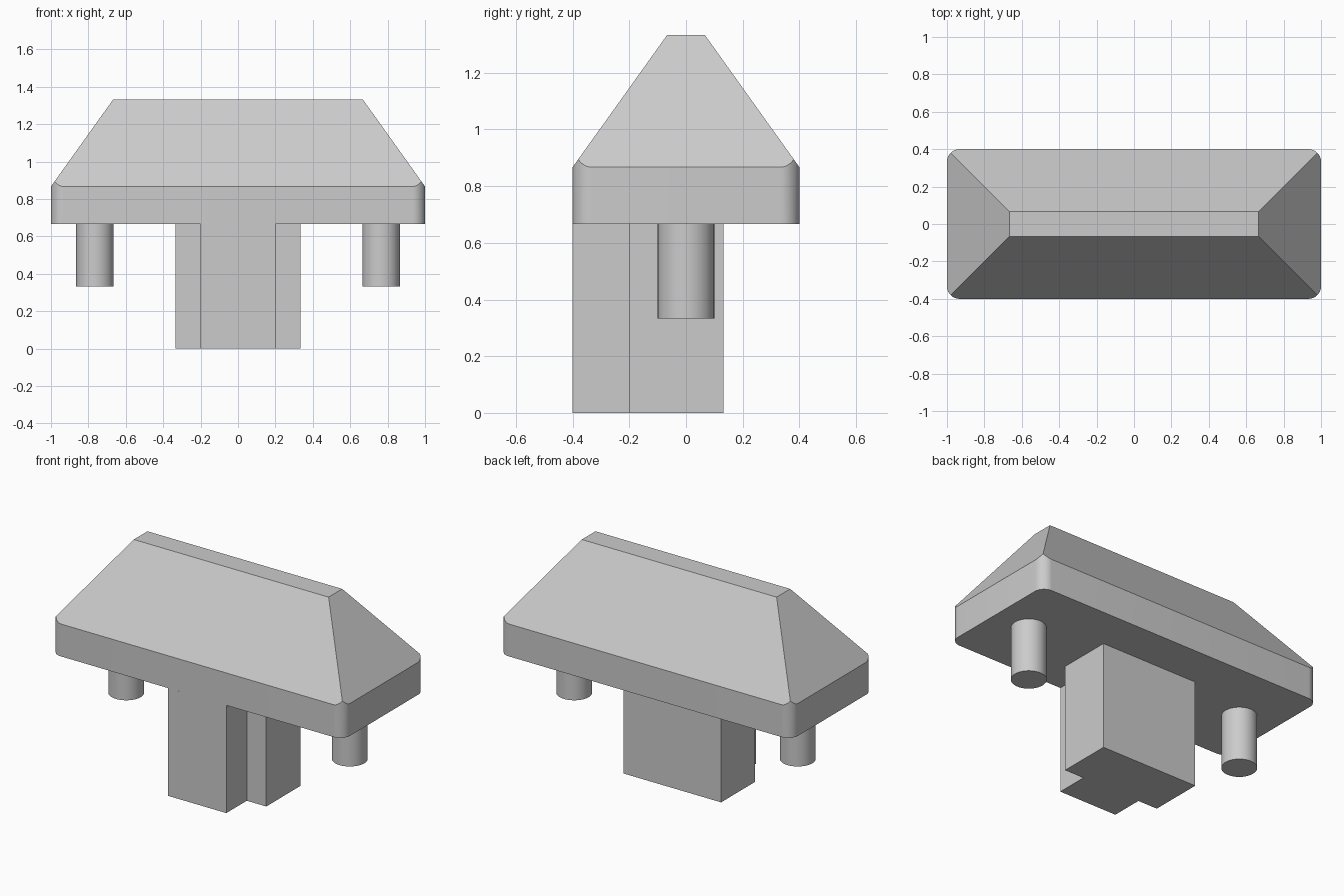
import bpy, bmesh, math

cube = bpy.data.objects.get("Cube")
if cube:
    bpy.data.objects.remove(cube, do_unlink=True)

grey = bpy.data.materials.new("light_grey")
grey.use_nodes = True
color = (0.6, 0.6, 0.6, 1)
grey.diffuse_color = color
grey.node_tree.nodes["Principled BSDF"].inputs["Base Color"].default_value = color

UNDER = 2 / 3     # underside of the cap
EAVE = 0.867      # where the slopes meet the sides
TOP = 4 / 3
HX, HY = 1.0, 0.4
INSET = 1 / 3     # horizontal run of each slope


def finish(name, bm):
    bmesh.ops.recalc_face_normals(bm, faces=bm.faces)
    mesh = bpy.data.meshes.new(name)
    bm.to_mesh(mesh)
    bm.free()
    mesh.materials.append(grey)
    obj = bpy.data.objects.new(name, mesh)
    bpy.context.collection.objects.link(obj)
    bpy.ops.object.select_all(action='DESELECT')
    obj.select_set(True)
    bpy.context.view_layer.objects.active = obj
    bpy.ops.object.shade_smooth_by_angle(angle=math.radians(25))
    return obj


def prism(name, outline, z0, z1):
    bm = bmesh.new()
    low = [bm.verts.new((x, y, z0)) for x, y in outline]
    high = [bm.verts.new((x, y, z1)) for x, y in outline]
    n = len(outline)
    bm.faces.new(low)
    bm.faces.new(high)
    for i in range(n):
        j = (i + 1) % n
        bm.faces.new((low[i], low[j], high[j], high[i]))
    return finish(name, bm)


# Cap: rounded plate whose walls rise to meet four sloping faces
def build_cap(radius=0.067, seg=12):
    bm = bmesh.new()
    signs = [(1, 1), (-1, 1), (-1, -1), (1, -1)]
    low, high = [], []
    for q, (sx, sy) in enumerate(signs):
        for i in range(seg + 1):
            a = math.pi / 2 * (q + i / seg)
            x = sx * (HX - radius) + radius * math.cos(a)
            y = sy * (HY - radius) + radius * math.sin(a)
            run = min(HX - abs(x), HY - abs(y))
            z = EAVE + run * (TOP - EAVE) / INSET
            low.append(bm.verts.new((x, y, UNDER)))
            high.append(bm.verts.new((x, y, z)))
    ridge = [bm.verts.new((sx * (HX - INSET), sy * (HY - INSET), TOP)) for sx, sy in signs]
    n = len(low)
    bm.faces.new(low)
    bm.faces.new(ridge)
    for i in range(n):
        j = (i + 1) % n
        bm.faces.new((low[i], low[j], high[j], high[i]))
    # Each slope spans from one corner's mitre to the next
    for q in range(4):
        start = q * (seg + 1) + seg // 2
        edge = [high[(start + k) % n] for k in range(seg + 2)]
        bm.faces.new(edge + [ridge[(q + 1) % 4], ridge[q]])
    return finish("cap", bm)


build_cap()

# T-shaped stem, flush with the front of the cap
W, N, BACK, STEP = 1 / 3, 0.2, 0.133, -0.2
prism("stem", [(-N, -HY), (N, -HY), (N, STEP), (W, STEP),
               (W, BACK), (-W, BACK), (-W, STEP), (-N, STEP)], 0, UNDER)

# Round pegs on either side
for name, cx in (("left_peg", 0.765), ("right_peg", -0.765)):
    circle = [(cx + 0.1 * math.cos(2 * math.pi * i / 48),
               0.1 * math.sin(2 * math.pi * i / 48)) for i in range(48)]
    prism(name, circle, UNDER / 2, UNDER)
